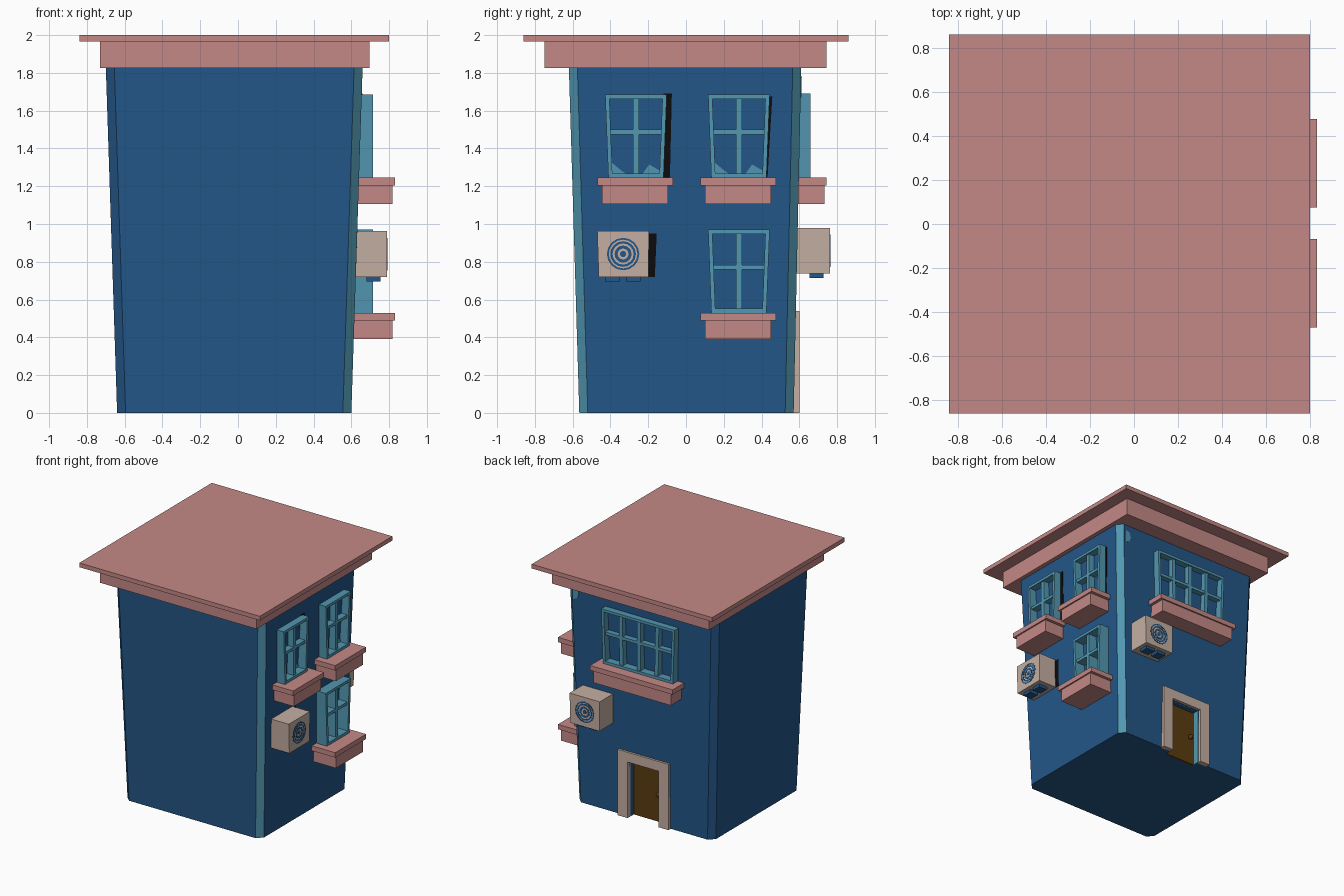
import bpy, bmesh, math

if "Cube" in bpy.data.objects:
    bpy.data.objects.remove(bpy.data.objects["Cube"])


def material(name, rgb):
    m = bpy.data.materials.new(name)
    m.diffuse_color = (*rgb, 1)
    m.use_nodes = True
    m.node_tree.nodes["Principled BSDF"].inputs["Base Color"].default_value = m.diffuse_color
    return m


PINK = material("dusty pink", (0.55, 0.25, 0.24))
BLUE = material("deep blue", (0.017, 0.095, 0.245))
TEAL = material("teal", (0.085, 0.31, 0.44))
BEIGE = material("warm beige", (0.56, 0.43, 0.36))
BROWN = material("dark brown", (0.105, 0.045, 0.005))
BLACK = material("black", (0.004, 0.004, 0.004))


# Wall surfaces lean outward with height
def wall_right(z):
    return 0.60 + 0.06 * z / 1.83


def wall_back(z):
    return 0.57 + 0.04 * z / 1.83


WALL = {"right": wall_right, "back": wall_back}


def place(side, s, d, z):
    """s runs to the right as seen from outside, d points outward."""
    d = d(z) if callable(d) else d
    return (d, s, z) if side == "right" else (-s, d, z)


def finish(name, bm, *mats):
    bmesh.ops.recalc_face_normals(bm, faces=bm.faces)
    me = bpy.data.meshes.new(name)
    bm.to_mesh(me)
    bm.free()
    for m in mats:
        me.materials.append(m)
    ob = bpy.data.objects.new(name, me)
    bpy.context.collection.objects.link(ob)
    return ob


def loft(bm, low, high):
    a = [bm.verts.new(p) for p in low]
    b = [bm.verts.new(p) for p in high]
    n = len(a)
    bm.faces.new(a)
    bm.faces.new(b)
    for i in range(n):
        bm.faces.new((a[i], a[(i + 1) % n], b[(i + 1) % n], b[i]))


def prisms(name, side, mat, polys, d0, d1):
    """Extrude (s, z) polygons outward from d0 to d1."""
    bm = bmesh.new()
    for poly in polys:
        loft(bm, [place(side, s, d0, z) for s, z in poly],
             [place(side, s, d1, z) for s, z in poly])
    return finish(name, bm, mat)


def rect(s0, s1, z0, z1):
    return [(s0, z0), (s1, z0), (s1, z1), (s0, z1)]


def slab(name, mat, x0, x1, y0, y1, z0, z1):
    bm = bmesh.new()
    loft(bm, [(x, y, z0) for x, y in rect(x0, x1, y0, y1)],
         [(x, y, z1) for x, y in rect(x0, x1, y0, y1)])
    return finish(name, bm, mat)


def plate(name, side, mat, polys):
    """Thin painted patch that follows the leaning wall."""
    w = WALL[side]
    return prisms(name, side, mat, polys, lambda z: w(z) - 0.003, lambda z: w(z) + 0.004)


# Tapered body with cut corners; right-hand corners are teal
def ring(x0, x1, y0, y1, z, c=0.045):
    return [(x0 + c, y0, z), (x1 - c, y0, z), (x1, y0 + c, z), (x1, y1 - c, z),
            (x1 - c, y1, z), (x0 + c, y1, z), (x0, y1 - c, z), (x0, y0 + c, z)]


bm = bmesh.new()
loft(bm, ring(-0.64, 0.60, -0.565, 0.57, 0), ring(-0.704, 0.664, -0.624, 0.613, 1.96))
body = finish("body", bm, BLUE, TEAL)
for p in body.data.polygons:
    n = p.normal
    if n.x > 0.3 and abs(n.y) > 0.3:
        p.material_index = 1

# Door recess cut into the back
cutter = slab("door_cutter", BLUE, -0.17, 0.11, 0.51, 0.8, -0.1, 0.46)
cutter.hide_render = True
cutter.hide_viewport = True
cut = body.modifiers.new("door_recess", "BOOLEAN")
cut.object = cutter
cut.operation = "DIFFERENCE"
cut.solver = "EXACT"

# Roof
slab("cornice", PINK, -0.73, 0.695, -0.75, 0.745, 1.825, 1.966)
slab("roof_slab", PINK, -0.84, 0.80, -0.86, 0.86, 1.965, 2.0)

# Door, its reveal and frame
slab("door", BROWN, -0.17, 0.11, 0.50, 0.52, 0, 0.46)
slab("door_reveal", TEAL, -0.172, -0.163, 0.515, 0.575, 0, 0.46)
prisms("door_frame", "back", BEIGE,
       [rect(-0.20, -0.11, 0, 0.54), rect(0.17, 0.26, 0, 0.54), rect(-0.11, 0.17, 0.46, 0.54)],
       0.56, 0.60)
bpy.ops.mesh.primitive_uv_sphere_add(segments=10, ring_count=6, radius=0.02,
                                     location=(-0.125, 0.535, 0.23))
knob = bpy.context.object
knob.name = "door_knob"
knob.data.materials.append(BROWN)
bpy.ops.object.shade_smooth()


def window(name, side, c, z0, z1, top, bot, panes, d0, d1):
    """Flared frame with glazing bars; half widths top and bot."""
    t = 0.022

    def at(f, z):  # f in -1..1 across the opening
        return c + f * (bot + (top - bot) * (z - z0) / (z1 - z0))

    def strip(f, w0, w1):
        return [(at(f, z0) + w0, z0), (at(f, z0) + w1, z0),
                (at(f, z1) + w1, z1), (at(f, z1) + w0, z1)]

    def rail(a, b):
        return [(at(-1, a), a), (at(1, a), a), (at(1, b), b), (at(-1, b), b)]

    prisms(name + "_frame", side, TEAL,
           [strip(-1, 0, t), strip(1, -t, 0), rail(z0, z0 + t), rail(z1 - t, z1)], d0, d1)
    zm = z0 + 0.55 * (z1 - z0)
    bars = [strip(2 * i / panes - 1, -0.016, 0.016) for i in range(1, panes)]
    prisms(name + "_bars", side, TEAL, bars, d0, d1 - 0.012)
    prisms(name + "_crossbar", side, TEAL, [rail(zm - 0.012, zm + 0.012)], d0, d1 - 0.013)


def sill(name, side, c, half, z, d1):
    """Overhanging ledge above a planter block; z is the ledge top."""
    w = WALL[side]
    inner = lambda q: w(q) - 0.01
    prisms(name + "_ledge", side, PINK, [rect(c - half, c + half, z - 0.04, z)], inner, d1)
    prisms(name + "_block", side, PINK,
           [rect(c - half + 0.025, c + half - 0.025, z - 0.14, z - 0.04)], inner, d1 - 0.012)


# Right windows, with worn teal paint in the upper panes' corners
for name, c, z in (("window_front_upper", -0.265, 1.245),
                   ("window_back_upper", 0.28, 1.245),
                   ("window_back_lower", 0.28, 0.53)):
    window(name, "right", c, z, z + 0.44, 0.163, 0.146, 2, 0.61, 0.715)
    sill(name + "_sill", "right", c - 0.004, 0.2, z, 0.83)
    if z > 1:
        plate(name + "_worn_paint", "right", TEAL,
              [[(c - 0.14, z), (c - 0.02, z), (c - 0.08, z + 0.04), (c - 0.14, z + 0.09)],
               [(c + 0.02, z), (c + 0.14, z), (c + 0.14, z + 0.03), (c + 0.07, z + 0.07)]])

# Wide back window
window("window_back_wide", "back", 0.025, 1.245, 1.69, 0.333, 0.318, 4, 0.58, 0.66)
sill("window_back_wide_sill", "back", 0.025, 0.375, 1.245, 0.745)

# Black side strips on the right wall
plate("side_strips", "right", BLACK,
      [[(-0.14, 1.245), (-0.085, 1.245), (-0.075, 1.69), (-0.12, 1.69)],
       [(0.41, 1.25), (0.432, 1.25), (0.457, 1.675), (0.43, 1.675)],
       [(-0.22, 0.72), (-0.165, 0.72), (-0.155, 0.95), (-0.22, 0.95)]])

# Worn paint beside the back corner
plate("corner_worn_paint", "back", TEAL,
      [[(-0.60, 1.67), (-0.56, 1.69), (-0.545, 1.73), (-0.56, 1.77), (-0.60, 1.78)]])


def air_unit(name, side, c, z, d1):
    """Box with a round fan grille and two feet."""
    h = 0.137
    prisms(name, side, BEIGE,
           [[(c - h + 0.008, z), (c + h - 0.003, z), (c + h, z + 0.242), (c - h, z + 0.242)]],
           WALL[side], d1)
    zc, n, grille = z + 0.121, 16, []
    for r0, r1 in ((0, 0.016), (0.029, 0.045), (0.056, 0.068), (0.076, 0.086)):
        for i in range(n):
            a, b = 2 * math.pi * i / n, 2 * math.pi * (i + 1) / n
            pts = [(r0, a), (r1, a), (r1, b), (r0, b)] if r0 else [(0, 0), (r1, a), (r1, b)]
            grille.append([(c + r * math.cos(t), zc + r * math.sin(t)) for r, t in pts])
    prisms(name + "_grille", side, BLUE, grille, d1 - 0.002, d1 + 0.002)
    prisms(name + "_feet", side, BLUE,
           [rect(c - 0.095, c - 0.018, z - 0.024, z + 0.01),
            rect(c + 0.015, c + 0.092, z - 0.024, z + 0.01)], d1 - 0.11, d1 - 0.035)


air_unit("air_unit_right", "right", -0.333, 0.72, 0.79)
air_unit("air_unit_back", "back", -0.387, 0.737, 0.763)
